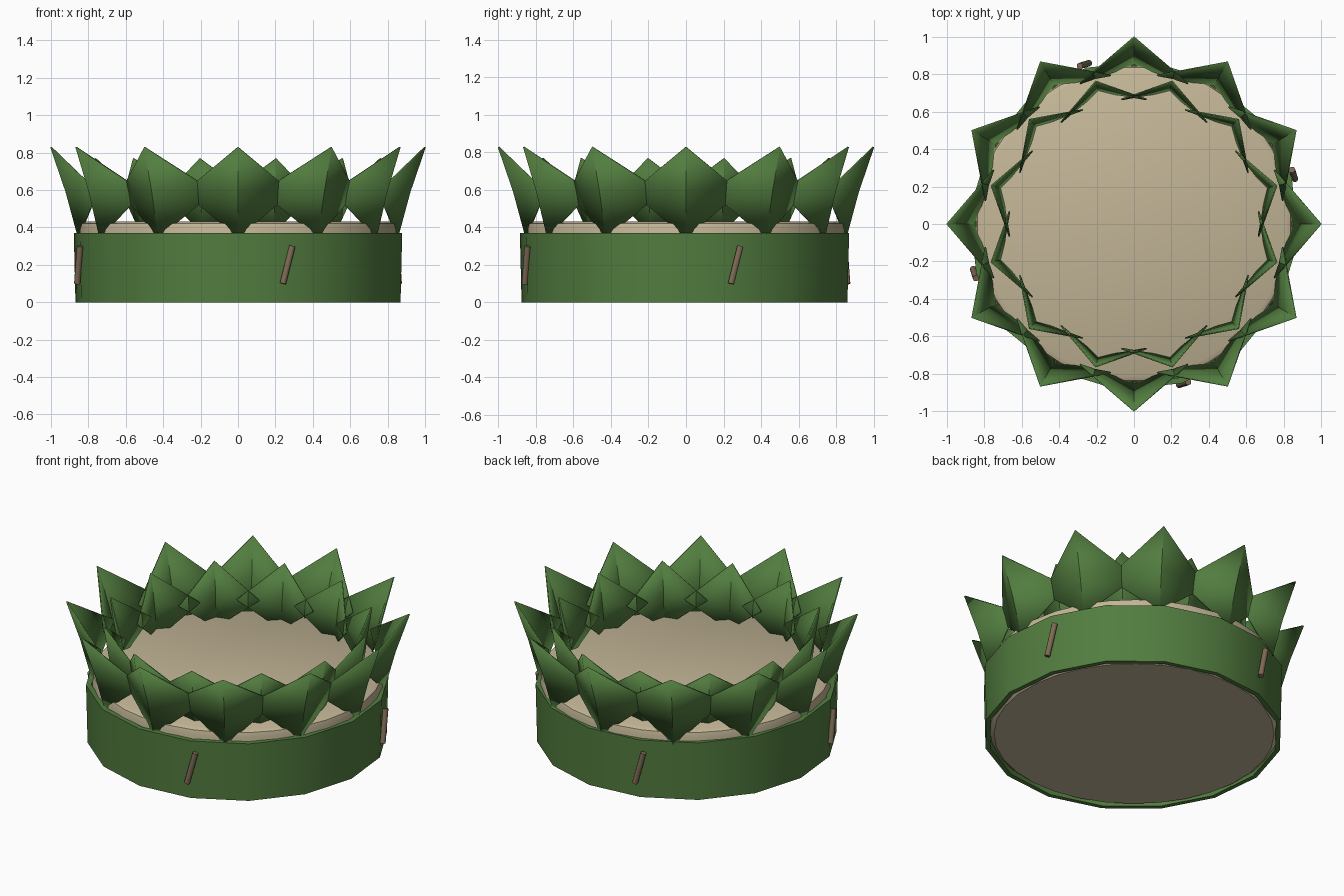
import bpy, bmesh, math
from mathutils import Matrix, Vector

cube = bpy.data.objects.get("Cube")
if cube:
    bpy.data.objects.remove(cube, do_unlink=True)


def material(name, rgb):
    m = bpy.data.materials.new(name)
    m.use_nodes = True
    m.diffuse_color = (*rgb, 1)
    m.node_tree.nodes["Principled BSDF"].inputs["Base Color"].default_value = (*rgb, 1)
    return m


LEAF = material("leaf green", (0.085, 0.205, 0.05))
PITH = material("pale trunk", (0.55, 0.47, 0.31))
WOOD = material("peg brown", (0.21, 0.145, 0.09))


def finish(bm, name, mat, angle=35):
    bmesh.ops.recalc_face_normals(bm, faces=bm.faces)
    mesh = bpy.data.meshes.new(name)
    bm.to_mesh(mesh)
    bm.free()
    mesh.materials.append(mat)
    ob = bpy.data.objects.new(name, mesh)
    bpy.context.collection.objects.link(ob)
    bpy.ops.object.select_all(action='DESELECT')
    bpy.context.view_layer.objects.active = ob
    ob.select_set(True)
    bpy.ops.object.shade_smooth_by_angle(angle=math.radians(angle))
    return ob


def lathe(name, profile, mat, sides, offset):
    """Spin a closed (radius, height) profile about the z axis."""
    bm = bmesh.new()
    start = Matrix.Rotation(math.radians(offset), 3, 'Z')
    verts = [bm.verts.new(start @ Vector((r, 0, z))) for r, z in profile]
    edges = [bm.edges.new((a, b)) for a, b in zip(verts, verts[1:])]
    bmesh.ops.spin(bm, geom=verts + edges, cent=(0, 0, 0), axis=(0, 0, 1),
                   angle=math.tau, steps=sides)
    bmesh.ops.remove_doubles(bm, verts=bm.verts, dist=0.0005)
    return finish(bm, name, mat)


def folded_leaf(name, degrees, tip, fold, corner, foot):
    """Diamond leaf creased outward along its middle; points are (r, side, z)."""
    bm = bmesh.new()
    turn = Matrix.Rotation(math.radians(degrees), 3, 'Z')
    top, mid, low = (bm.verts.new(turn @ Vector(p)) for p in (tip, fold, foot))
    for side in (-1, 1):
        wing = bm.verts.new(turn @ Vector((corner[0], side * corner[1], corner[2])))
        bm.faces.new((top, mid, wing))
        bm.faces.new((mid, low, wing))
    ob = finish(bm, name, LEAF, 30)
    thick = ob.modifiers.new("thickness", 'SOLIDIFY')
    thick.thickness = 0.008
    thick.offset = 0


# Trunk slice with rounded rims
lathe("trunk_slice", [(0, 0.004), (0.815, 0.004), (0.84, 0.025), (0.848, 0.06),
                      (0.848, 0.39), (0.84, 0.42), (0.815, 0.432), (0, 0.432)],
      PITH, 32, 17)

# Leaf band wrapped around the slice
band = lathe("leaf_band", [(0.845, 0), (0.873, 0), (0.882, 0.37), (0.85, 0.37), (0.845, 0)],
             LEAF, 16, 17)
band.location.y = -0.008

# Two rings of folded leaves
for i in range(12):
    folded_leaf(f"outer_leaf_{i + 1}", i * 30, (1, 0, 0.83), (0.918, 0, 0.59),
                (0.75, 0.29, 0.59), (0.852, 0, 0.345))
    folded_leaf(f"inner_leaf_{i + 1}", i * 30 + 15, (0.79, 0, 0.77), (0.758, 0, 0.57),
                (0.625, 0.238, 0.57), (0.735, 0, 0.37))

# Slanted pegs pinning the band
for i in range(4):
    turn = Matrix.Rotation(i * math.pi / 2, 3, 'Z')
    low, high = turn @ Vector((0.24, -0.86, 0.1)), turn @ Vector((0.29, -0.845, 0.3))
    axis = high - low
    bm = bmesh.new()
    bmesh.ops.create_cone(bm, cap_ends=True, segments=12, radius1=0.017, radius2=0.017,
                          depth=axis.length)
    place = Matrix.Translation((low + high) / 2) @ axis.to_track_quat('Z', 'Y').to_matrix().to_4x4()
    bm.transform(place)
    finish(bm, f"peg_{i + 1}", WOOD)
